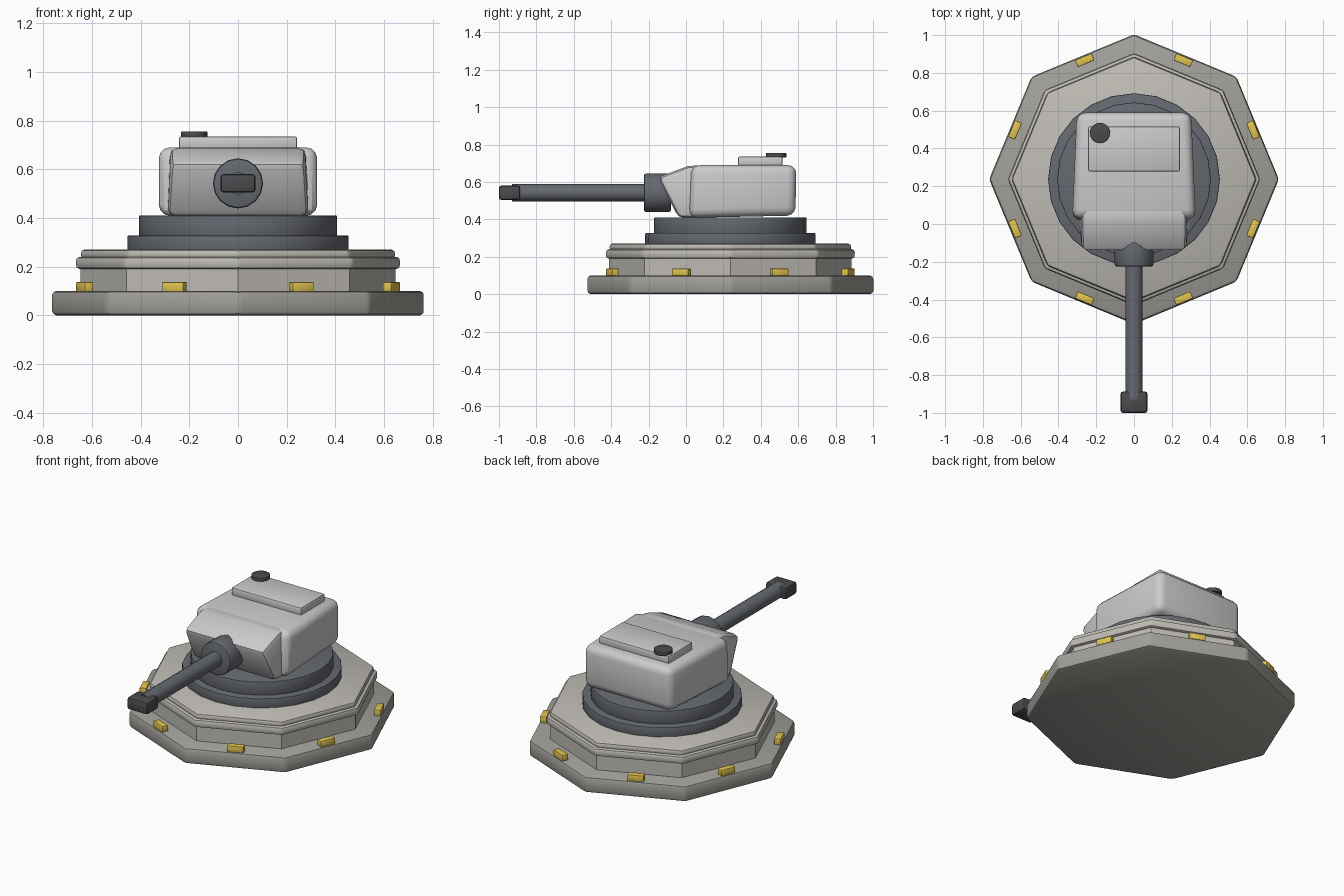
import bpy, math

if "Cube" in bpy.data.objects:
    bpy.data.objects.remove(bpy.data.objects["Cube"])

CY = 0.237   # centre of the base in y


def material(name, rgb):
    m = bpy.data.materials.new(name)
    m.diffuse_color = (*rgb, 1)
    m.use_nodes = True
    m.node_tree.nodes["Principled BSDF"].inputs["Base Color"].default_value = m.diffuse_color
    return m


stone = material("warm_grey", (0.36, 0.35, 0.32))
pale = material("pale_warm_grey", (0.52, 0.50, 0.46))
steel = material("dark_steel", (0.13, 0.14, 0.16))
black = material("near_black", (0.07, 0.07, 0.075))
yellow = material("marker_yellow", (0.75, 0.55, 0.08))


def finish(ob, name, mat, bevel=0.0, segments=2, limit=30):
    ob.name = name
    if mat:
        ob.data.materials.append(mat)
    bpy.ops.object.select_all(action='DESELECT')
    ob.select_set(True)
    bpy.context.view_layer.objects.active = ob
    if bevel:
        mod = ob.modifiers.new("bevel", 'BEVEL')
        mod.width = bevel
        mod.segments = segments
        mod.limit_method = 'ANGLE'
        mod.angle_limit = math.radians(limit)
        bpy.ops.object.modifier_apply(modifier=mod.name)
    bpy.ops.object.shade_smooth_by_angle(angle=math.radians(30))
    return ob


def disc(name, sides, r, z0, z1, mat, bevel=0.0, x=0, y=CY, limit=50):
    bpy.ops.mesh.primitive_cylinder_add(vertices=sides, radius=r, depth=z1 - z0,
                                        location=(x, y, (z0 + z1) / 2))
    return finish(bpy.context.object, name, mat, bevel, 2, limit)


def rod(name, sides, r, y0, y1, z, mat, bevel=0.0):
    bpy.ops.mesh.primitive_cylinder_add(vertices=sides, radius=r, depth=y1 - y0,
                                        location=(0, (y0 + y1) / 2, z),
                                        rotation=(math.pi / 2, 0, 0))
    return finish(bpy.context.object, name, mat, bevel, 2, 50)


def box(name, xs, ys, zs, mat, bevel=0.0, turn=0.0):
    lo, hi = zip(xs, ys, zs)
    bpy.ops.mesh.primitive_cube_add(size=1, location=[(a + b) / 2 for a, b in zip(lo, hi)],
                                    rotation=(0, 0, turn))
    ob = bpy.context.object
    ob.scale = [b - a for a, b in zip(lo, hi)]
    bpy.ops.object.transform_apply(location=False, rotation=False, scale=True)
    return finish(ob, name, mat, bevel)


def prism(name, profile, mat, bevel, segments):
    """Symmetric block from a side profile of (half width, y, z) points."""
    n = len(profile)
    verts = [(s * w, y, z) for s in (-1, 1) for w, y, z in profile]
    faces = [tuple(range(n)), tuple(range(2 * n - 1, n - 1, -1))]
    faces += [(i, i + n, (i + 1) % n + n, (i + 1) % n) for i in range(n)]
    me = bpy.data.meshes.new(name)
    me.from_pydata(verts, [], faces)
    ob = bpy.data.objects.new(name, me)
    bpy.context.collection.objects.link(ob)
    bpy.context.view_layer.objects.active = ob
    ob.select_set(True)
    bpy.ops.object.mode_set(mode='EDIT')
    bpy.ops.mesh.select_all(action='SELECT')
    bpy.ops.mesh.normals_make_consistent(inside=False)
    bpy.ops.object.mode_set(mode='OBJECT')
    return finish(ob, name, mat, bevel, segments)


# Octagonal base
disc("base_plate", 8, 0.767, 0.0, 0.10, stone, 0.018, limit=30)
disc("plinth", 8, 0.648, 0.09, 0.20, pale)
disc("plinth_collar", 8, 0.668, 0.19, 0.24, pale, 0.015, limit=30)
disc("plinth_top", 8, 0.648, 0.23, 0.27, pale, 0.015, limit=30)

# Yellow markers, one per side of the base plate
for i in range(8):
    a = math.radians(22.5 + 45 * i)
    x, y = 0.682 * math.cos(a), CY + 0.682 * math.sin(a)
    box("edge_marker", (x - 0.02, x + 0.02), (y - 0.048, y + 0.048),
        (0.097, 0.137), yellow, 0.005, a)

# Turning rings
disc("lower_ring", 24, 0.455, 0.26, 0.328, steel, 0.006)
disc("upper_ring", 24, 0.407, 0.32, 0.41, steel, 0.004)

# Turret body and front block
prism("turret_body", [(0.327, 0.015, 0.408), (0.305, 0.585, 0.42),
                      (0.302, 0.59, 0.69), (0.327, 0.03, 0.69)], None, 0.045, 3)
prism("gun_shield", [(0.29, -0.04, 0.408), (0.29, 0.10, 0.408), (0.28, 0.10, 0.69),
                     (0.28, 0.01, 0.685), (0.275, -0.15, 0.625)], None, 0.03, 2)

# Roof hatch and its knob
box("roof_hatch", (-0.243, 0.243), (0.278, 0.517), (0.68, 0.735), None, 0.01)
disc("roof_knob", 16, 0.054, 0.73, 0.755, black, 0.003, -0.18, 0.482)

# Gun
rod("barrel_collar", 16, 0.103, -0.225, -0.08, 0.542, steel, 0.012)
rod("barrel", 16, 0.046, -0.93, -0.15, 0.542, steel)
box("muzzle", (-0.071, 0.071), (-1.0, -0.887), (0.504, 0.58), black, 0.012)
